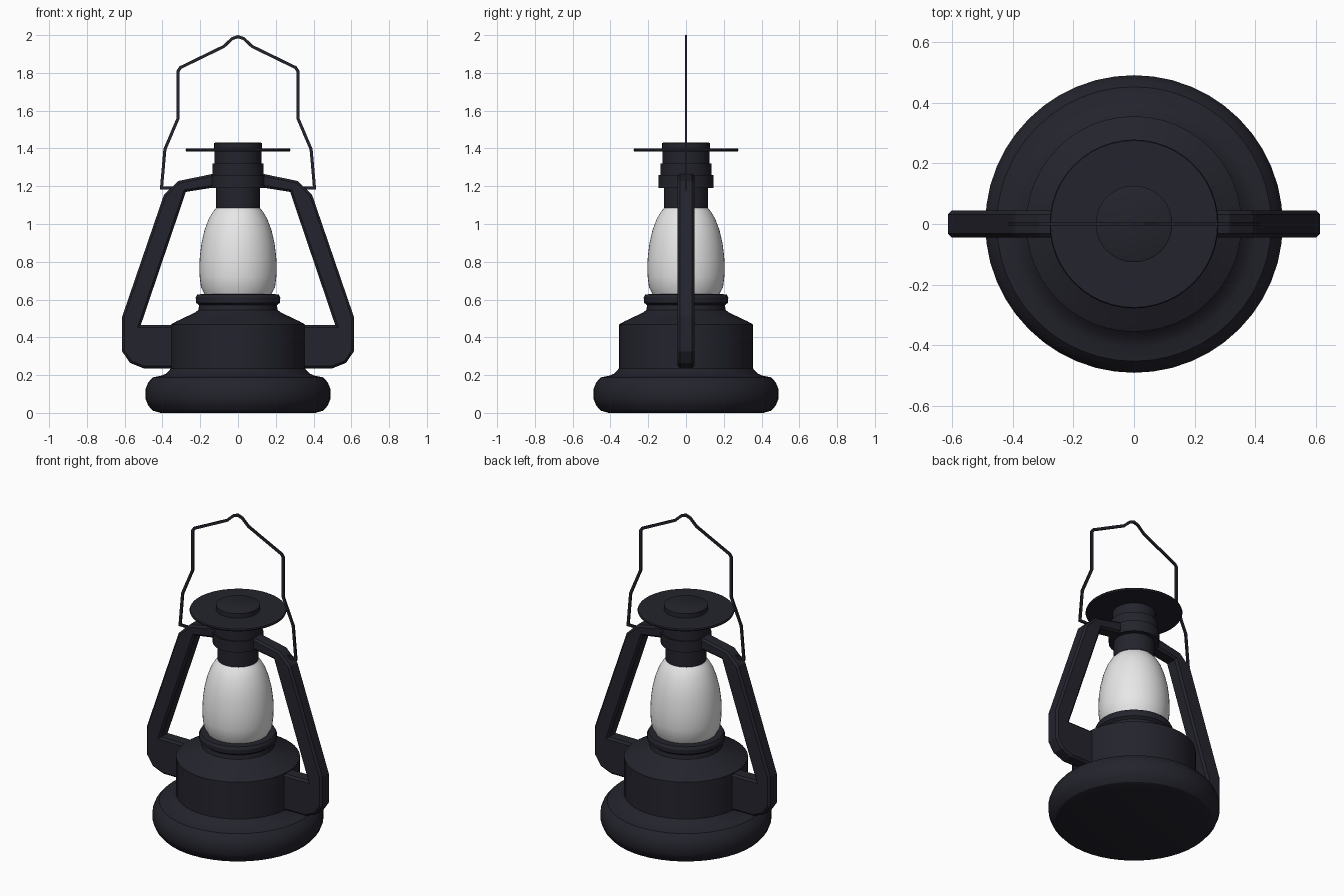
import bpy, bmesh, math

if "Cube" in bpy.data.objects:
    bpy.data.objects.remove(bpy.data.objects["Cube"])


def material(name, rgb):
    m = bpy.data.materials.new(name)
    m.diffuse_color = (*rgb, 1)
    m.use_nodes = True
    m.node_tree.nodes["Principled BSDF"].inputs["Base Color"].default_value = m.diffuse_color
    return m


METAL = material("dark_metal", (0.017, 0.017, 0.026))
GLASS = material("frosted_glass", (0.80, 0.80, 0.80))


def finish(bm, name, mat, angle=None):
    bmesh.ops.recalc_face_normals(bm, faces=bm.faces)
    me = bpy.data.meshes.new(name)
    bm.to_mesh(me)
    bm.free()
    ob = bpy.data.objects.new(name, me)
    bpy.context.collection.objects.link(ob)
    me.materials.append(mat)
    if angle:
        bpy.ops.object.select_all(action='DESELECT')
        ob.select_set(True)
        bpy.context.view_layer.objects.active = ob
        bpy.ops.object.shade_smooth_by_angle(angle=math.radians(angle))
    return ob


def lathe(name, profile, mat, n=48, angle=30):
    """Revolve (radius, z) points about z and cap both ends."""
    bm = bmesh.new()
    rings = [[bm.verts.new((r * math.cos(2 * math.pi * i / n),
                            r * math.sin(2 * math.pi * i / n), z))
              for i in range(n)] for r, z in profile]
    for a, b in zip(rings, rings[1:]):
        for i in range(n):
            j = (i + 1) % n
            bm.faces.new((a[i], a[j], b[j], b[i]))
    bm.faces.new(rings[0][::-1])
    bm.faces.new(rings[-1])
    return finish(bm, name, mat, angle)


# Rounded foot
lathe("foot", [(0.41, 0.0), (0.452, 0.012), (0.476, 0.04), (0.49, 0.075),
               (0.49, 0.125), (0.476, 0.16), (0.452, 0.188), (0.405, 0.197),
               (0.38, 0.208), (0.355, 0.235)], METAL)
# Fuel tank with sloped shoulder and neck
lathe("fuel_tank", [(0.355, 0.20), (0.355, 0.468), (0.325, 0.485), (0.23, 0.53),
                    (0.21, 0.545), (0.205, 0.575)], METAL)
# Ring that holds the glass
lathe("glass_seat", [(0.205, 0.57), (0.222, 0.583), (0.224, 0.61), (0.215, 0.627),
                     (0.17, 0.63)], METAL)
# Glass globe
lathe("glass_globe", [(0.17, 0.61), (0.178, 0.632), (0.196, 0.665), (0.203, 0.72),
                      (0.205, 0.77), (0.202, 0.83), (0.193, 0.90), (0.178, 0.965),
                      (0.156, 1.025), (0.132, 1.066), (0.11, 1.09)], GLASS)
# Chimney
lathe("chimney", [(0.105, 1.075), (0.117, 1.085), (0.117, 1.19), (0.145, 1.19),
                  (0.145, 1.26), (0.136, 1.26), (0.136, 1.32), (0.125, 1.32),
                  (0.125, 1.39)], METAL)
# Hood plate and cap
lathe("hood_plate", [(0.275, 1.385), (0.278, 1.392), (0.275, 1.399)], METAL)
lathe("hood_cap", [(0.126, 1.39), (0.126, 1.428), (0.118, 1.432)], METAL)


# Side frame tubes: chamfered outline, mirrored left and right
OUTLINE = [(0.33, 0.236), (0.50, 0.236), (0.572, 0.265), (0.613, 0.325), (0.613, 0.51),
           (0.392, 1.155), (0.315, 1.228), (0.11, 1.27), (0.11, 1.196), (0.276, 1.17),
           (0.515, 0.464), (0.33, 0.464)]
for side, label in ((-1, "left"), (1, "right")):
    bm = bmesh.new()
    verts = [bm.verts.new((side * x, -0.044, z)) for x, z in OUTLINE]
    face = bm.faces.new(verts)
    new = bmesh.ops.extrude_face_region(bm, geom=[face])["geom"]
    bmesh.ops.translate(bm, vec=(0, 0.088, 0),
                        verts=[v for v in new if isinstance(v, bmesh.types.BMVert)])
    rim = [e for e in bm.edges if abs(e.verts[0].co.y - e.verts[1].co.y) < 1e-6]
    bmesh.ops.bevel(bm, geom=rim, offset=0.012, segments=1, affect='EDGES')
    finish(bm, label + "_frame_tube", METAL)


# Wire carrying handle: rectangular strip swept along a mirrored path
half = [(0.29, 1.191), (0.405, 1.191), (0.387, 1.395), (0.317, 1.56), (0.317, 1.81),
        (0.305, 1.828), (0.075, 1.94), (0.03, 1.982), (0.0, 1.992)]
path = half + [(-x, z) for x, z in half[-2::-1]]
W, T = 0.008, 0.005
bm = bmesh.new()
rings = []
for i, (x, z) in enumerate(path):
    def direction(a, b):
        dx, dz = b[0] - a[0], b[1] - a[1]
        length = math.hypot(dx, dz)
        return dx / length, dz / length
    d1 = direction(path[max(i - 1, 0)], path[max(i, 1)])
    d2 = direction(path[min(i, len(path) - 2)], path[min(i + 1, len(path) - 1)])
    nx, nz = -(d1[1] + d2[1]), d1[0] + d2[0]
    k = W * 2 / (nx * nx + nz * nz)  # mitre length
    rings.append([bm.verts.new((x + s * k * nx, y, z + s * k * nz))
                  for s, y in ((1, -T), (1, T), (-1, T), (-1, -T))])
for a, b in zip(rings, rings[1:]):
    for i in range(4):
        j = (i + 1) % 4
        bm.faces.new((a[i], a[j], b[j], b[i]))
bm.faces.new(rings[0])
bm.faces.new(rings[-1])
finish(bm, "carry_handle", METAL)
